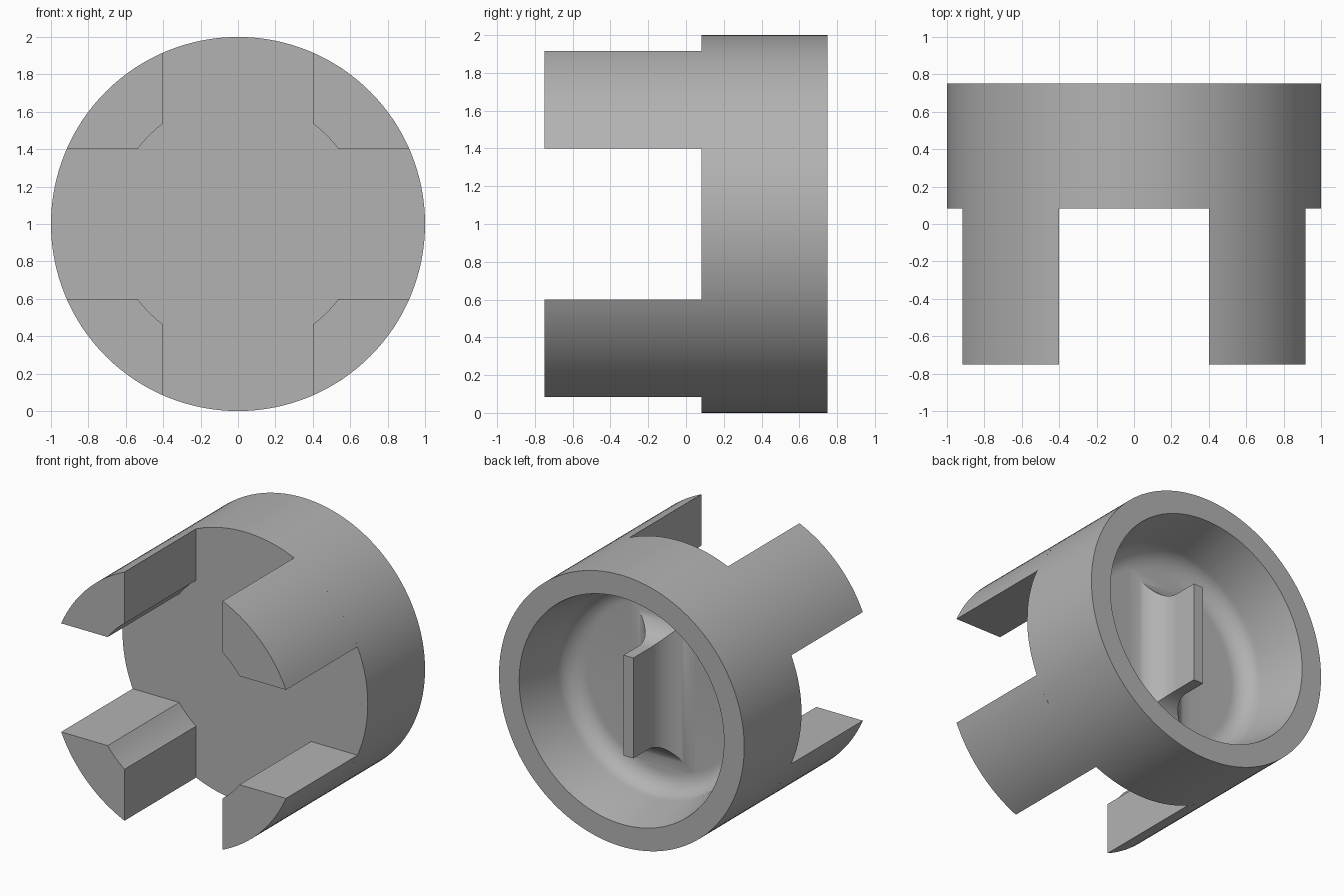
import bpy, bmesh
from math import sin, cos, asin, pi, radians

old = bpy.data.objects.get("Cube")
if old:
    bpy.data.objects.remove(old, do_unlink=True)

# Material
GREY = (0.45, 0.45, 0.45, 1)
grey = bpy.data.materials.new("plain grey")
grey.use_nodes = True
grey.diffuse_color = GREY
grey.node_tree.nodes["Principled BSDF"].inputs["Base Color"].default_value = GREY

# Key dimensions; the axis runs along y at height AXIS_Z
AXIS_Z = 1.0
RADIUS = 1.0
FRONT, SHOULDER, FLOOR, BACK = -0.75, 0.083, 0.27, 0.75


def arc(start, end, steps):
    return [start + (end - start) * i / steps for i in range(steps + 1)]


def finish(name, bm):
    bmesh.ops.remove_doubles(bm, verts=bm.verts, dist=1e-5)
    bmesh.ops.recalc_face_normals(bm, faces=bm.faces)
    mesh = bpy.data.meshes.new(name)
    bm.to_mesh(mesh)
    bm.free()
    mesh.materials.append(grey)
    obj = bpy.data.objects.new(name, mesh)
    obj.location.z = AXIS_Z
    bpy.context.collection.objects.link(obj)
    bpy.ops.object.select_all(action="DESELECT")
    obj.select_set(True)
    bpy.context.view_layer.objects.active = obj
    bpy.ops.object.shade_smooth_by_angle(angle=radians(30))
    return obj


def loft(name, sections):
    """Skin a list of equal-sized closed loops and cap both ends."""
    bm = bmesh.new()
    loops = [[bm.verts.new(p) for p in section] for section in sections]
    count = len(loops[0])
    for a, b in zip(loops, loops[1:]):
        for i in range(count):
            j = (i + 1) % count
            bm.faces.new((a[i], a[j], b[j], b[i]))
    bm.faces.new(loops[0])
    bm.faces.new(loops[-1])
    return finish(name, bm)


def circle(radius, y, segments=128):
    return [(radius * cos(2 * pi * i / segments), y,
             radius * sin(2 * pi * i / segments)) for i in range(segments)]


# Cup body: closed front disc, tapered cavity with a rounded floor corner
FILLET, WALL = 0.15, 0.77
corner = [(WALL - FILLET * (1 - cos(a)), FLOOR + FILLET * (1 - sin(a)))
          for a in arc(0, pi / 2, 10)]
profile = [(RADIUS, SHOULDER), (RADIUS, BACK), (0.835, BACK)] + corner
loft("cup_body", [circle(r, y) for r, y in profile])

# Four prongs: a ring sector trimmed by a cross-shaped gap
GAP, INNER = 0.4, 0.67


def sector(radius, steps):
    low = asin(GAP / radius)
    return [(radius * cos(a), radius * sin(a))
            for a in arc(low, pi / 2 - low, steps)]


outline = sector(RADIUS, 16) + sector(INNER, 8)[::-1]
for side, sx in (("left", 1), ("right", -1)):
    for level, sz in (("upper", 1), ("lower", -1)):
        loft(f"{level}_{side}_prong",
             [[(sx * x, y, sz * z) for x, z in outline]
              for y in (FRONT, SHOULDER)])

# Grip blade: thin upright plate that flares into the cavity floor
HALF_X, HALF_Z, TIP, FLARE = 0.04, 0.37, 0.67, 0.217


def rectangle(grow, y):
    x, z = HALF_X + grow, HALF_Z + grow
    return [(-x, y, -z), (x, y, -z), (x, y, z), (-x, y, z)]


flare = [rectangle(FLARE * (1 - cos(a)), FLOOR + FLARE * (1 - sin(a)))
         for a in arc(0, pi / 2, 14)]
loft("grip_blade", [rectangle(0, TIP)] + flare)
